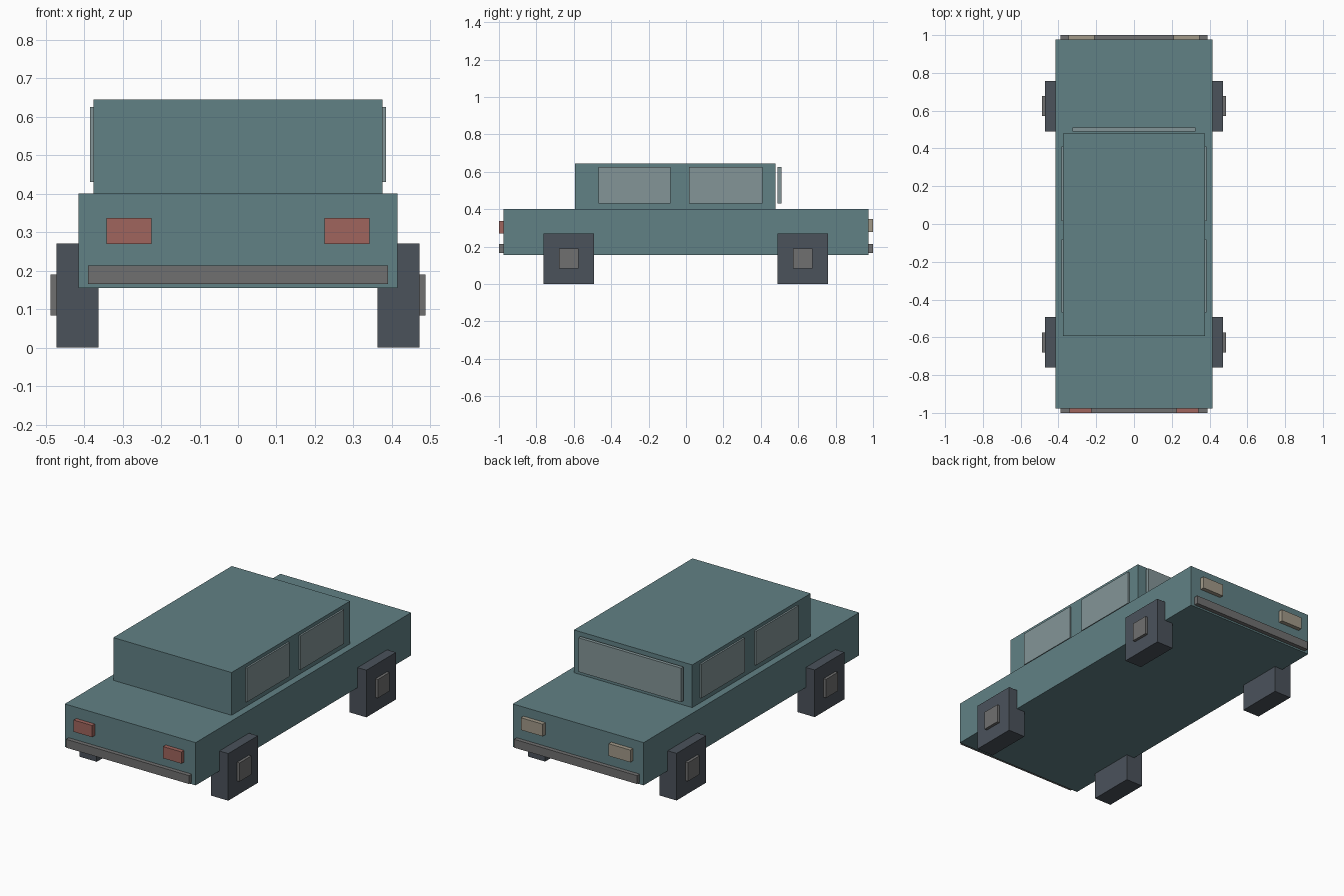
import bpy

if "Cube" in bpy.data.objects:
    bpy.data.objects.remove(bpy.data.objects["Cube"])


def material(name, rgb):
    m = bpy.data.materials.new(name)
    m.diffuse_color = (*rgb, 1)
    m.use_nodes = True
    m.node_tree.nodes["Principled BSDF"].inputs["Base Color"].default_value = m.diffuse_color
    return m


PAINT = material("paint", (0.12, 0.22, 0.235))
GLASS = material("glass", (0.23, 0.30, 0.31))
RUBBER = material("rubber", (0.07, 0.085, 0.105))
METAL = material("metal", (0.16, 0.16, 0.16))
LAMP = material("lamp", (0.36, 0.32, 0.25))
RED = material("red", (0.35, 0.13, 0.11))


def box(name, x, y, z, mat):
    """Box from (low, high) ranges on each axis."""
    ranges = (x, y, z)
    bpy.ops.mesh.primitive_cube_add(size=1, location=[(a + b) / 2 for a, b in ranges])
    ob = bpy.context.object
    ob.name = name
    ob.scale = [abs(b - a) for a, b in ranges]
    bpy.ops.object.transform_apply(location=False, rotation=False, scale=True)
    ob.data.materials.append(mat)
    return ob


# Body and cabin
box("body", (-0.415, 0.415), (-0.976, 0.976), (0.155, 0.40), PAINT)
box("cabin", (-0.375, 0.375), (-0.594, 0.479), (0.40, 0.645), PAINT)

# Windscreen stands just ahead of the cabin
box("windscreen", (-0.326, 0.326), (0.49, 0.51), (0.43, 0.625), GLASS)

# Bumpers at both ends
for end, s in (("tail", -1), ("nose", 1)):
    box(end + "_bumper", (-0.39, 0.39), (s * 0.97, s * 1.0), (0.165, 0.213), METAL)

for side, s in (("left", -1), ("right", 1)):
    # Side windows
    for row, y in (("tail", (-0.468, -0.083)), ("nose", (0.016, 0.409))):
        box(f"{row}_{side}_window", (s * 0.365, s * 0.385), y, (0.43, 0.625), GLASS)

    # Lights
    box(side + "_tail_light", (s * 0.225, s * 0.342), (-1.0, -0.97), (0.269, 0.336), RED)
    box(side + "_headlight", (s * 0.209, s * 0.347), (0.97, 1.0), (0.278, 0.348), LAMP)

    # Square wheels with hub caps
    for row, y in (("tail", -0.627), ("nose", 0.624)):
        box(f"{row}_{side}_wheel", (s * 0.363, s * 0.471), (y - 0.134, y + 0.134), (0, 0.27), RUBBER)
        box(f"{row}_{side}_hub", (s * 0.46, s * 0.487), (y - 0.053, y + 0.053), (0.083, 0.19), METAL)
